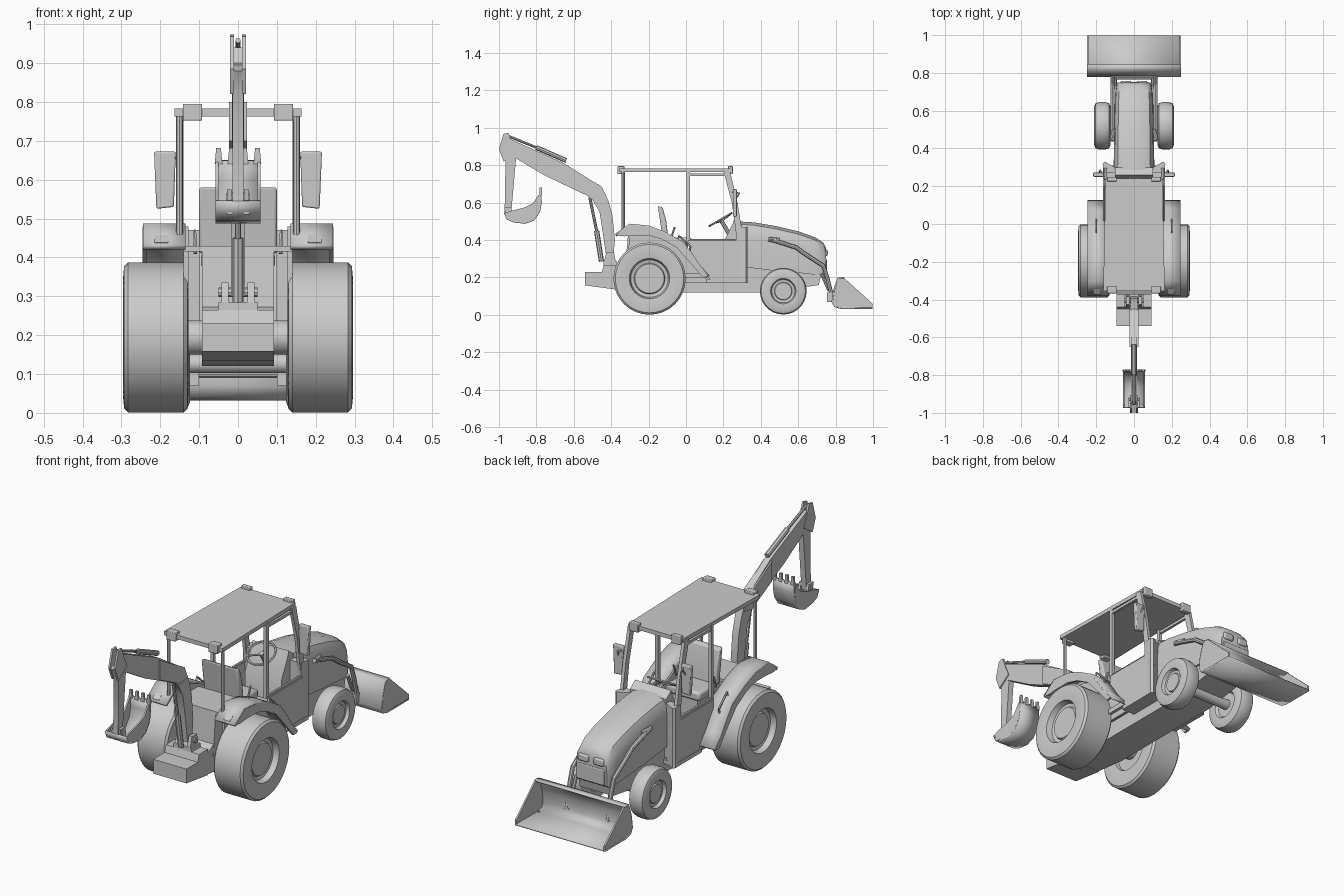
import bpy, bmesh, math
from mathutils import Vector, Matrix

if "Cube" in bpy.data.objects:
    bpy.data.objects.remove(bpy.data.objects["Cube"])

grey = bpy.data.materials.new("plain grey")
grey.diffuse_color = (0.6, 0.6, 0.6, 1)
grey.use_nodes = True
grey.node_tree.nodes["Principled BSDF"].inputs["Base Color"].default_value = grey.diffuse_color


def finish(name, bm, mirror=False, bevel=0, solid=0):
    bmesh.ops.remove_doubles(bm, verts=bm.verts, dist=1e-5)
    bmesh.ops.recalc_face_normals(bm, faces=bm.faces)
    me = bpy.data.meshes.new(name)
    bm.to_mesh(me)
    bm.free()
    me.materials.append(grey)
    ob = bpy.data.objects.new(name, me)
    bpy.context.collection.objects.link(ob)
    if solid:
        m = ob.modifiers.new("thickness", 'SOLIDIFY')
        m.thickness, m.offset = solid, 0
    if bevel:
        m = ob.modifiers.new("bevel", 'BEVEL')
        m.width, m.segments = bevel, 2
    if mirror:
        ob.modifiers.new("mirror", 'MIRROR')
    return ob


def place(a, b, t, axis):
    return {'x': (t, a, b), 'y': (a, t, b), 'z': (a, b, t)}[axis]


def prism(name, pts, lo, hi, axis='x', **kw):
    """Closed profile extruded along an axis; x profiles are (y, z)."""
    bm = bmesh.new()
    f = bm.faces.new([bm.verts.new(place(a, b, lo, axis)) for a, b in pts])
    r = bmesh.ops.extrude_face_region(bm, geom=[f])
    d = Vector(place(0, 0, hi - lo, axis))
    bmesh.ops.translate(bm, vec=d, verts=[v for v in r['geom'] if isinstance(v, bmesh.types.BMVert)])
    return finish(name, bm, **kw)


def box(name, x0, x1, y0, y1, z0, z1, **kw):
    return prism(name, [(y0, z0), (y1, z0), (y1, z1), (y0, z1)], x0, x1, **kw)


def sheet(name, pts, x0, x1, t, **kw):
    """Open (y, z) profile extruded in x and thickened."""
    bm = bmesh.new()
    rows = [[bm.verts.new((x, y, z)) for y, z in pts] for x in (x0, x1)]
    for i in range(len(pts) - 1):
        bm.faces.new((rows[0][i], rows[0][i + 1], rows[1][i + 1], rows[1][i]))
    return finish(name, bm, solid=t, **kw)


def loft(name, rings, **kw):
    bm = bmesh.new()
    vs = [[bm.verts.new(p) for p in r] for r in rings]
    n = len(rings[0])
    for a, b in zip(vs, vs[1:]):
        for i in range(n):
            bm.faces.new((a[i], a[(i + 1) % n], b[(i + 1) % n], b[i]))
    bm.faces.new(vs[0])
    bm.faces.new(vs[-1])
    return finish(name, bm, **kw)


def tube(name, pts, r, n=8, **kw):
    """Round bar along a path."""
    pts = [Vector(p) for p in pts]
    rings = []
    for i, p in enumerate(pts):
        d = (pts[min(i + 1, len(pts) - 1)] - pts[max(i - 1, 0)]).normalized()
        u = d.orthogonal() if abs(d.x) > 0.9 else d.cross(Vector((1, 0, 0)))
        u.normalize()
        w = d.cross(u)
        rings.append([p + r * (u * math.cos(a) + w * math.sin(a))
                      for a in (2 * math.pi * k / n for k in range(n))])
    return loft(name, rings, **kw)


def wheel(name, prof, y, z, steps):
    """(x, radius) profile turned around the axle."""
    bm = bmesh.new()
    vs = [bm.verts.new((x, y, z + r)) for x, r in prof]
    es = [bm.edges.new(e) for e in zip(vs, vs[1:])]
    bmesh.ops.spin(bm, geom=vs + es, cent=(0, y, z), axis=(1, 0, 0), angle=2 * math.pi, steps=steps)
    return finish(name, bm, mirror=True)


# wheels and axles
wheel("rear_wheel", [(.15, 0), (.15, .1), (.132, .105), (.128, .15), (.13, .183), (.14, .193), (.283, .193),
                     (.293, .183), (.296, .15), (.29, .108), (.262, .1), (.258, .083), (.268, .078), (.268, 0)],
      -.195, .194, 32)
wheel("front_wheel", [(.14, 0), (.14, .06), (.127, .07), (.124, .1), (.132, .119), (.15, .125), (.188, .125),
                      (.204, .119), (.211, .1), (.208, .068), (.192, .062), (.19, .048), (.197, .045), (.197, 0)],
      .52, .127, 28)
tube("rear_axle", [(-.16, -.195, .194), (.16, -.195, .194)], .045, 12)
tube("front_axle", [(-.15, .52, .127), (.15, .52, .127)], .025, 12)

# chassis, rear tub and counterweight
prism("chassis", [(-.38, .14), (-.2, .12), (.45, .12), (.71, .16), (.73, .25), (.25, .28), (-.31, .28), (-.38, .24)], -.092, .092)
prism("rear_tub", [(-.33, .2), (-.17, .2), (-.17, .43), (-.31, .43)], -.093, .093)
box("rear_shelf", -.14, .14, -.31, -.13, .415, .43)
prism("counterweight", [(-.54, .158), (-.37, .135), (-.37, .265), (-.44, .265), (-.45, .23), (-.54, .23)], -.092, .092)
box("cab_floor", -.155, .155, -.17, .3, .2, .225)

# fenders with inner walls, rear lamps and grab rails
arc = [(-.375, .425), (-.3, .48), (-.2, .47), (-.12, .44), (-.02, .385), (.03, .32), (.07, .26), (.12, .205)]
sheet("fender", arc, .135, .245, .016, mirror=True)
prism("fender_skirt", arc + [(.09, .2), (.03, .27), (-.05, .36), (-.13, .405), (-.2, .425), (-.29, .425), (-.33, .42)],
      .235, .246, mirror=True)
prism("fender_inner_wall", [(-.31, .3), (-.28, .17), (.12, .17)] + arc[6:0:-1], .128, .14, mirror=True)
prism("rear_lamp", [(-.372, .438), (-.345, .458), (-.337, .45), (-.365, .43)], .18, .215, mirror=True)
tube("grab_rail", [(.2, -.045, .4), (.2, -.04, .425), (.2, .025, .365), (.2, .02, .34)], .005, 6, mirror=True)

# hood: rounded sections stepping forward
rings = []
for y, w, zt, zb in [(.27, .108, .5, .26), (.36, .107, .495, .25), (.48, .105, .475, .235), (.6, .103, .447, .225),
                     (.69, .1, .415, .215), (.735, .094, .385, .21), (.748, .086, .36, .22)]:
    half = [(w, zb), (w, zt - .09), (w * .95, zt - .045), (w * .8, zt - .015), (w * .4, zt)]
    rings.append([(x, y, z) for x, z in half] + [(-x, y, z) for x, z in half[::-1]])
loft("hood", rings)
box("grille", -.075, .075, .735, .753, .22, .3, bevel=.004)
box("headlight", .015, .07, .735, .758, .315, .35, bevel=.007, mirror=True)
tube("exhaust_trim", [(.104, .5, .4), (.118, .45, .405)], .011, mirror=True)

# cowl, dashboard and lower cab sides
prism("dashboard", [(.2, .22), (.3, .22), (.3, .49), (.26, .52), (.25, .49), (.2, .39)], -.1, .1)
prism("cowl_wing", [(.1, .3), (.1, .27), (.16, .27), (.166, .32), (.155, .33)], .17, .47, axis='z', mirror=True)
prism("door_panel", [(.016, .395), (.31, .395), (.318, .17), (.15, .17), (.1, .22), (.016, .32)], .15, .163, mirror=True)
prism("step", [(.11, .17), (.31, .17), (.31, .19), (.11, .19)], .09, .165, mirror=True)

# cab posts, roof and work lamps
prism("front_post", [(.2, .77), (.235, .77), (.275, .6), (.31, .39), (.325, .33), (.28, .33), (.262, .48), (.245, .6)],
      .142, .158, mirror=True)
box("middle_post", .14, .156, .004, .022, .39, .77, mirror=True)
tube("rear_post", [(.15, -.335, .43), (.15, -.335, .77)], .009, mirror=True)
box("door_top_rail", .142, .155, .01, .22, .742, .756, mirror=True)
tube("door_sill_rail", [(.152, .01, .4), (.152, .3, .4)], .007, mirror=True)
prism("roof", [(-.163, -.355), (.163, -.355), (.15, .24), (-.15, .24)], .763, .783, axis='z')
box("rear_work_lamp", .092, .142, -.367, -.33, .752, .795, bevel=.003, mirror=True)
box("front_work_lamp", .092, .142, .225, .25, .752, .795, bevel=.003, mirror=True)

# mirrors
prism("mirror", [(.165, .53), (.21, .525), (.216, .672), (.16, .672)], .25, .272, axis='y', mirror=True, bevel=.004)
tube("mirror_arm", [(.15, .24, .66), (.18, .285, .65), (.187, .265, .62)], .005, 6, mirror=True)

# seat, levers and steering wheel
box("seat_base", -.07, .07, -.13, .01, .22, .37)
box("seat_cushion", -.095, .095, -.14, .03, .37, .415, bevel=.012)
prism("seat_back", [(-.125, .41), (-.095, .41), (-.105, .5), (-.125, .575), (-.15, .582), (-.14, .51)], -.1, .1, bevel=.006)
tube("lever", [(.11, -.08, .41), (.112, -.06, .47)], .005, 6, mirror=True)
bm = bmesh.new()
tilt = Matrix.Translation((0, .185, .51)) @ Matrix.Rotation(math.radians(30), 4, 'X')
ring = [bm.verts.new((.068, .006 * math.cos(a), .006 * math.sin(a))) for a in (k * math.pi / 3 for k in range(6))]
for v in ring:
    v.co = (.068 + v.co.y, 0, v.co.z)
es = [bm.edges.new((ring[i], ring[(i + 1) % 6])) for i in range(6)]
bmesh.ops.spin(bm, geom=ring + es, cent=(0, 0, 0), axis=(0, 0, 1), angle=2 * math.pi, steps=24)
bmesh.ops.transform(bm, matrix=tilt, verts=bm.verts)
finish("steering_wheel", bm)
for k in range(3):
    a = math.pi * (2 * k / 3 + .5)
    tube("steering_spoke", [tilt @ Vector((0, 0, -.01)), tilt @ Vector((.068 * math.cos(a), .068 * math.sin(a), 0))], .005, 6)
tube("steering_column", [(0, .185, .51), (0, .25, .4)], .011)

# front loader: arms, cylinders and bucket
tube("loader_arm", [(.114, .44, .405), (.114, .48, .395), (.114, .59, .36), (.114, .63, .33), (.114, .735, .262),
                    (.114, .755, .2), (.114, .785, .08)], .011, mirror=True)
tube("loader_cylinder", [(.1, .725, .22), (.1, .765, .13)], .009, mirror=True)
box("loader_bracket", .1, .125, .755, .79, .07, .12, mirror=True)
tube("loader_cross_bar", [(-.115, .775, .1), (.115, .775, .1)], .009)
shell = [(.998, .036), (.83, .036), (.795, .045), (.782, .07), (.79, .13), (.812, .196), (.845, .198)]
sheet("loader_bucket", shell, -.25, .25, .008)
prism("bucket_side", shell + [(.998, .06)], .242, .25, mirror=True)

# backhoe: swing post, boom, stick and cylinders
box("swing_base", -.05, .05, -.44, -.37, .262, .285)
prism("swing_bracket", [(-.44, .28), (-.375, .28), (-.385, .335), (-.425, .335)], .025, .042, mirror=True)
tube("swing_pin", [(-.05, -.405, .31), (.05, -.405, .31)], .012)
prism("lower_boom", [(-.425, .3), (-.39, .3), (-.38, .4), (-.393, .53), (-.415, .61), (-.45, .685), (-.48, .69),
                     (-.54, .645), (-.5, .615), (-.462, .55), (-.442, .42)], -.018, .018)
prism("upper_boom", [(-.455, .68), (-.545, .645), (-.76, .748), (-.94, .855), (-.955, .9), (-.938, .94),
                     (-.654, .812), (-.5, .715)], -.016, .016)
prism("boom_cheek", [(-.43, .63), (-.455, .69), (-.6, .77), (-.65, .8), (-.65, .7), (-.54, .645), (-.49, .62)],
      .016, .023, mirror=True)
prism("stick_cheek", [(-.949, .973), (-.976, .968), (-1, .885), (-.975, .82), (-.906, .866), (-.93, .92)],
      .01, .02, mirror=True)
prism("stick", [(-.998, .88), (-.965, .82), (-.97, .54), (-.935, .54), (-.906, .866), (-.94, .9)], -.014, .014)
tube("boom_cylinder", [(0, -.452, .285), (0, -.478, .45)], .014)
tube("boom_cylinder_rod", [(0, -.478, .45), (0, -.515, .63)], .008)
tube("stick_cylinder", [(0, -.64, .825), (0, -.8, .895)], .013)
tube("stick_cylinder_rod", [(0, -.8, .895), (0, -.955, .958)], .007)
tube("bucket_pin", [(-.03, -.953, .555), (.03, -.953, .555)], .012)
prism("bucket_hanger", [(-.972, .575), (-.935, .575), (-.92, .51), (-.96, .51)], .016, .028, mirror=True)

# digging bucket with teeth
scoop = [(-.97, .545), (-.955, .512), (-.92, .498), (-.86, .491), (-.815, .508), (-.785, .55), (-.775, .6), (-.776, .65)]
sheet("digging_bucket", scoop, -.058, .058, .008)
prism("digging_bucket_side", scoop + [(-.79, .64), (-.82, .595), (-.87, .572), (-.93, .558)], .05, .058, mirror=True)
for i in range(4):
    x = -.05 + i * .1 / 3
    prism("digging_tooth", [(x - .01, .64), (x + .01, .64), (x + .006, .682), (x - .006, .682)], -.782, -.771, axis='y')

# smooth shading with sharp edges kept
bpy.ops.object.select_all(action='SELECT')
bpy.context.view_layer.objects.active = bpy.context.selected_objects[0]
bpy.ops.object.shade_smooth_by_angle(angle=math.radians(32))
